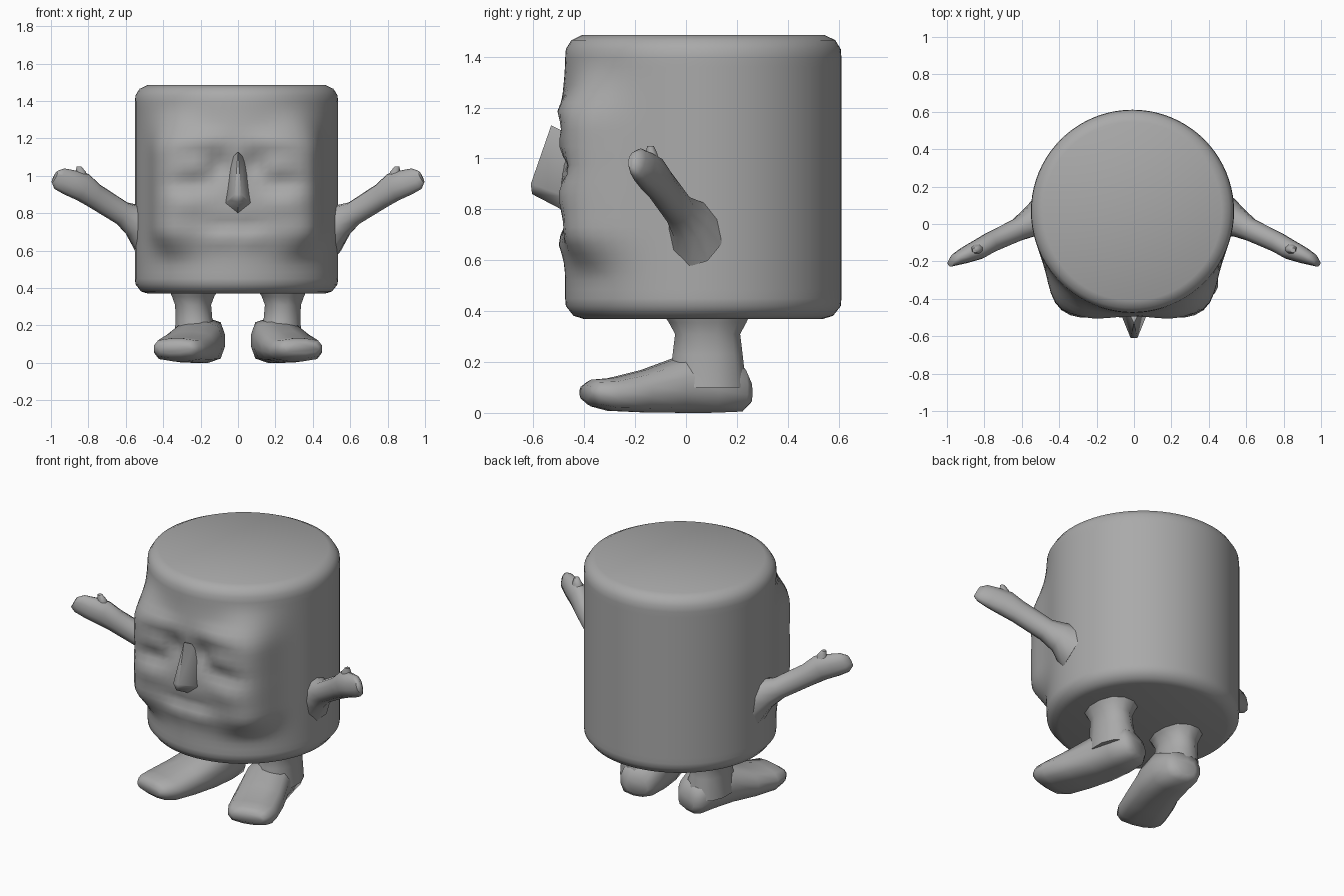
import bpy, bmesh, math
from mathutils import Vector

if "Cube" in bpy.data.objects:
    bpy.data.objects.remove(bpy.data.objects["Cube"])

grey = bpy.data.materials.new("plain_grey")
grey.diffuse_color = (0.4, 0.4, 0.4, 1)
grey.use_nodes = True
grey.node_tree.nodes["Principled BSDF"].inputs["Base Color"].default_value = grey.diffuse_color


def finish(name, bm, angle=60):
    bmesh.ops.recalc_face_normals(bm, faces=bm.faces)
    mesh = bpy.data.meshes.new(name)
    bm.to_mesh(mesh)
    bm.free()
    obj = bpy.data.objects.new(name, mesh)
    bpy.context.collection.objects.link(obj)
    mesh.materials.append(grey)
    bpy.ops.object.select_all(action='DESELECT')
    obj.select_set(True)
    bpy.context.view_layer.objects.active = obj
    bpy.ops.object.shade_smooth_by_angle(angle=math.radians(angle))
    return obj


def skin(bm, rings):
    """Join rings of points with quads and cap both ends."""
    loops = [[bm.verts.new(p) for p in ring] for ring in rings]
    n = len(loops[0])
    for a, b in zip(loops, loops[1:]):
        for i in range(n):
            j = (i + 1) % n
            bm.faces.new((a[i], a[j], b[j], b[i]))
    bm.faces.new(loops[0])
    bm.faces.new(loops[-1])


def loft(name, sections, u, v, power=2.0, n=12):
    """Sections are (x, y, z, half width along u, half height along v)."""
    u, v = Vector(u).normalized(), Vector(v).normalized()
    rings = []
    for x, y, z, w, h in sections:
        ring = []
        for i in range(n):
            a = 2 * math.pi * (i + 0.5) / n
            c, s = math.cos(a), math.sin(a)
            k = (abs(c) ** power + abs(s) ** power) ** (-1 / power)
            ring.append(Vector((x, y, z)) + u * (w * c * k) + v * (h * s * k))
        rings.append(ring)
    bm = bmesh.new()
    skin(bm, rings)
    return finish(name, bm)


def bump(d, width):
    return math.exp(-(d / width) ** 2)


def step(a, b, t):
    t = min(1, max(0, (t - a) / (b - a)))
    return t * t * (3 - 2 * t)


# Facial relief: amount, x, z, x width, z width (mirrored across x)
relief = [
    (0.030, 0.20, 1.19, 0.13, 0.05),    # brows
    (-0.045, 0.09, 1.05, 0.06, 0.07),   # inner eye sockets
    (0.018, 0.21, 1.06, 0.08, 0.06),    # eyes
    (-0.025, 0.24, 0.96, 0.12, 0.04),   # lower lids
    (0.020, 0.25, 0.85, 0.12, 0.06),    # cheeks
    (-0.020, 0.05, 0.74, 0.09, 0.03),   # mouth
    (0.014, 0.08, 0.66, 0.10, 0.04),    # chin
]

# Barrel body with a broad relief face
heights = [(0.37, 0.87), (0.382, 0.94), (0.42, 0.995)]
heights += [(0.45 + 0.035 * i, 1.0) for i in range(28)]
heights += [(1.43, 0.995), (1.465, 0.955), (1.485, 0.88)]
rings = []
for z, scale in heights:
    mask = step(0.52, 0.72, z) * (1 - step(1.12, 1.40, z))
    ring = []
    for i in range(80):
        a = 2 * math.pi * i / 80
        deg = math.degrees(a if a <= math.pi else a - 2 * math.pi)
        front = step(0, 25, 70 - abs(deg))
        r = 0.543 * scale
        r += mask * (0.085 * bump(abs(deg) - 36, 14) + 0.018 * front)
        x, y = r * math.sin(a), -r * math.cos(a)
        if y < 0:
            for amount, cx, cz, wx, wz in relief:
                y -= front * amount * bump(abs(x) - cx, wx) * bump(z - cz, wz)
        ring.append((x - 0.008, y + 0.068, z))
    rings.append(ring)
bm = bmesh.new()
skin(bm, rings)
finish("body", bm)

# Pointed nose
bm = bmesh.new()
for p in [(0, -0.53, 1.13), (-0.03, -0.47, 1.10), (0.03, -0.47, 1.10),
          (-0.075, -0.47, 0.85), (0.075, -0.47, 0.85),
          (-0.045, -0.54, 0.87), (0.045, -0.54, 0.87),
          (-0.018, -0.61, 0.90), (0.018, -0.61, 0.90),
          (0, -0.605, 0.86), (0, -0.49, 0.80)]:
    bm.verts.new(p)
bmesh.ops.convex_hull(bm, input=bm.verts)
finish("nose", bm)

for side, label in ((-1, "left"), (1, "right")):
    # Raised arm flaring into the shoulder, ending in a flat hand
    d = Vector((0.45 * side, -0.20, 0.26)).normalized()
    across = Vector((0.20 * side, 0.45, 0)).normalized()
    arm = [(0.47, 0.04, 0.70, 0.12, 0.14), (0.55, 0.01, 0.76, 0.08, 0.09),
           (0.62, -0.03, 0.80, 0.062, 0.065), (0.77, -0.10, 0.895, 0.056, 0.068),
           (0.83, -0.135, 0.94, 0.055, 0.078), (0.90, -0.165, 0.965, 0.045, 0.072),
           (0.955, -0.19, 0.985, 0.032, 0.062), (0.98, -0.21, 0.995, 0.018, 0.036)]
    loft(label + "_arm", [(x * side, *rest) for x, *rest in arm],
         across, d.cross(across), 2.2, 10)

    # Thumb rising from the hand
    thumb = [(0.84, -0.13, 0.95, 0.045, 0.035), (0.84, -0.135, 1.02, 0.03, 0.024),
             (0.85, -0.14, 1.05, 0.014, 0.014)]
    loft(label + "_thumb", [(x * side, *rest) for x, *rest in thumb],
         (1, 0, 0), (0, 1, 0), 2, 8)

    # Short leg
    leg = [(0.235, 0.08, 0.40, 0.14, 0.18), (0.24, 0.085, 0.355, 0.115, 0.155),
           (0.24, 0.085, 0.31, 0.098, 0.13), (0.235, 0.085, 0.23, 0.10, 0.14),
           (0.215, 0.085, 0.10, 0.13, 0.155)]
    loft(label + "_leg", [(x * side, *rest) for x, *rest in leg],
         (1, 0, 0), (0, 1, 0), 2.4)

    # Long foot turned outward
    foot = [(0.17, 0.245, 0.08, 0.065, 0.045), (0.18, 0.215, 0.095, 0.105, 0.09),
            (0.19, 0.10, 0.12, 0.125, 0.12), (0.215, -0.03, 0.11, 0.135, 0.11),
            (0.265, -0.17, 0.085, 0.145, 0.083), (0.31, -0.30, 0.072, 0.145, 0.064),
            (0.33, -0.365, 0.078, 0.125, 0.053), (0.34, -0.395, 0.08, 0.095, 0.028)]
    loft(label + "_foot", [(x * side, *rest) for x, *rest in foot],
         (0.95, 0.25 * side, 0), (0, 0, 1), 3.2)
